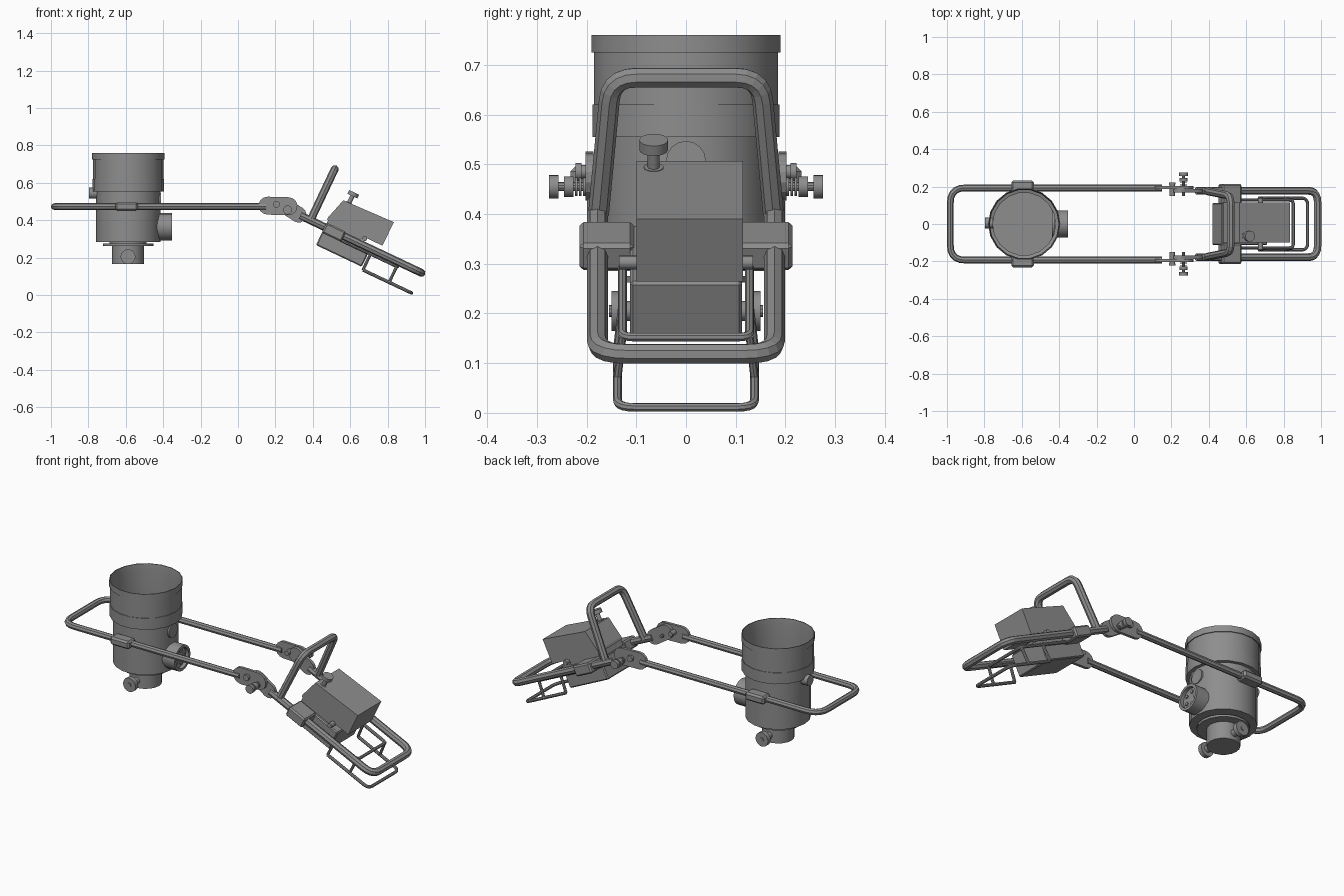
import bpy, bmesh
from math import radians, cos, sin, pi
from mathutils import Matrix, Vector

if "Cube" in bpy.data.objects:
    bpy.data.objects.remove(bpy.data.objects["Cube"])

I = Matrix()
# Tilted half of the frame: local x runs down the slope from the hinge bolt
T = Matrix.Translation((0.27, 0, 0.455)) @ Matrix.Rotation(radians(25.3), 4, 'Y')

# Dark grey metal used on every part
METAL = bpy.data.materials.new('dark_metal')
METAL.diffuse_color = (0.27, 0.27, 0.27, 1)
METAL.use_nodes = True
METAL.node_tree.nodes["Principled BSDF"].inputs["Base Color"].default_value = METAL.diffuse_color


def link(name, me, m, smooth=False):
    me.transform(m)
    me.materials.append(METAL)
    ob = bpy.data.objects.new(name, me)
    bpy.context.collection.objects.link(ob)
    if smooth:
        bpy.ops.object.select_all(action='DESELECT')
        ob.select_set(True)
        bpy.context.view_layer.objects.active = ob
        bpy.ops.object.shade_smooth_by_angle(angle=radians(32))
    return ob


def add(name, bm, m=I, smooth=False):
    me = bpy.data.meshes.new(name)
    bmesh.ops.recalc_face_normals(bm, faces=bm.faces)
    bm.to_mesh(me)
    bm.free()
    return link(name, me, m, smooth)


def cyl(name, a, b, r, n=16, m=I):
    a, b = Vector(a), Vector(b)
    bm = bmesh.new()
    bmesh.ops.create_cone(bm, cap_ends=True, segments=n, radius1=r, radius2=r, depth=(b - a).length)
    rot = (b - a).to_track_quat('Z', 'Y').to_matrix().to_4x4()
    bm.transform(Matrix.Translation((a + b) / 2) @ rot)
    return add(name, bm, m, True)


def prism(name, pts, y0, y1, m=I, bevel=0):
    """Extrude an x/z outline between two y values."""
    bm = bmesh.new()
    f = bm.faces.new([bm.verts.new((x, y0, z)) for x, z in pts])
    ext = bmesh.ops.extrude_face_region(bm, geom=[f])
    bmesh.ops.translate(bm, vec=(0, y1 - y0, 0),
                        verts=[v for v in ext['geom'] if isinstance(v, bmesh.types.BMVert)])
    # Close the starting side, which the extrusion may leave open
    edges = [e for e in bm.edges if e.is_boundary]
    if edges:
        bmesh.ops.holes_fill(bm, edges=edges)
    if bevel:
        bmesh.ops.bevel(bm, geom=bm.edges[:], offset=bevel, segments=1, affect='EDGES')
    return add(name, bm, m)


def box(name, x0, x1, y0, y1, z0, z1, m=I, bevel=0):
    return prism(name, [(x0, z0), (x1, z0), (x1, z1), (x0, z1)], y0, y1, m, bevel)


def lathe(name, prof, center, axis='Z', n=18):
    """Revolve an (r, h) profile around an axis through center."""
    bm = bmesh.new()
    vs = [bm.verts.new((r, 0, h)) for r, h in prof]
    es = [bm.edges.new(p) for p in zip(vs, vs[1:])]
    bmesh.ops.spin(bm, geom=vs + es, cent=(0, 0, 0), axis=(0, 0, 1), angle=2 * pi, steps=n)
    bmesh.ops.remove_doubles(bm, verts=bm.verts, dist=1e-5)
    rot = Matrix.Rotation(pi / 2, 4, 'Y') if axis == 'X' else I
    return add(name, bm, Matrix.Translation(center) @ rot, True)


def tube(name, pts, r, fillet, m=I):
    """Eight-sided tube along a path whose inner corners are filleted."""
    P = [Vector(p) for p in pts]
    out = [P[0]]
    for o, p, q in zip(P, P[1:], P[2:]):
        s, e = p + (o - p).normalized() * fillet, p + (q - p).normalized() * fillet
        for k in range(6):
            t = k / 5
            out.append(s * (1 - t) ** 2 + p * 2 * t * (1 - t) + e * t * t)
    out.append(P[-1])
    cu = bpy.data.curves.new(name, 'CURVE')
    cu.dimensions = '3D'
    cu.bevel_depth, cu.bevel_resolution, cu.use_fill_caps = r, 2, True
    sp = cu.splines.new('POLY')
    sp.points.add(len(out) - 1)
    for q, v in zip(sp.points, out):
        q.co = (*v, 1)
    tmp = bpy.data.objects.new('tmp', cu)
    bpy.context.collection.objects.link(tmp)
    me = bpy.data.meshes.new_from_object(tmp.evaluated_get(bpy.context.evaluated_depsgraph_get()))
    bpy.data.objects.remove(tmp)
    me.materials.clear()
    for f in me.polygons:
        f.use_smooth = False
    return link(name, me, m)


def capsule(a, b, r, n=7):
    """Outline of a rounded link plate lying along a to b."""
    d = Vector(b) - Vector(a)
    ang = -Vector((1, 0)).angle_signed(d)
    return [(c[0] + r * cos(ang + s + pi * k / n), c[1] + r * sin(ang + s + pi * k / n))
            for c, s in ((b, -pi / 2), (a, pi / 2)) for k in range(n + 1)]


# Open can with thin stepped wall and inner floor
lathe('can_body', [(0, .285), (.172, .285), (.172, .555), (.191, .555), (.191, .62), (.188, .62),
                   (.188, .725), (.193, .725), (.193, .76), (.189, .76), (.184, .72), (.184, .56),
                   (.168, .555), (.168, .29), (0, .29)], (-.587, 0, 0))
# Flange and neck under the can
lathe('can_flange', [(0, .284), (.1, .284), (.1, .275), (.135, .275), (.135, .262), (.085, .262),
                     (.085, .165), (0, .165)], (-.588, 0, 0))
# Side port with recessed face and small studs
lathe('side_port', [(0, -.015), (.073, -.015), (.073, .07), (.058, .07), (.058, .05), (0, .05)],
      (-.424, 0, .365), 'X', 16)
for k in range(5):
    a = 2 * pi * k / 5
    y, z = .036 * cos(a), .365 + .036 * sin(a)
    cyl('port_stud', (-.376, y, z), (-.368, y, z), .01, 8)
cyl('can_side_disc', (-.424, 0, .507), (-.412, 0, .507), .04)
cyl('can_back_button', (-.755, .005, .545), (-.796, .005, .545), .03)

# Level half of the frame
tube('rear_frame', [(.15, -.193, .473), (-.982, -.193, .473), (-.982, .193, .473), (.15, .193, .473)],
     .018, .08)
# Tilted half of the frame and its upright handle
tube('front_frame', [(.07, -.178, 0), (.787, -.178, 0), (.787, .178, 0), (.07, .178, 0)], .021, .06, T)
tube('handle', [(.13, -.176, 0), (.13, -.15, .304), (.13, .15, .304), (.13, .176, 0)], .021, .05, T)

for s in (-1, 1):
    # Knobs on the neck
    cyl('neck_knob_stem', (-.588, s * .07, .205), (-.588, s * .125, .205), .02, 12)
    cyl('neck_knob', (-.588, s * .125, .205), (-.588, s * .15, .205), .04)
    cyl('neck_knob_cap', (-.588, s * .15, .205), (-.588, s * .155, .205), .012, 10)
    # Sleeves gripping the rear frame
    box('can_clamp', -.656, -.535, s * .165, s * .232, .45, .496, bevel=.01)
    # Hinge link plates
    prism('hinge_plate_rear', capsule((.158, .478), (.27, .475), .048), s * .186, s * .202)
    prism('hinge_plate_front', capsule((-.03, .012), (.06, 0), .042), s * .168, s * .186, T)
    # Hinge bolt with spring, washer and knob
    cyl('hinge_bolt', (.265, s * .15, .455), (.265, s * .26, .455), .009, 10)
    for k in range(3):
        y = .202 + k * .008
        cyl('hinge_spring_coil', (.265, s * y, .455), (.265, s * (y + .005), .455), .019, 12)
    cyl('hinge_washer', (.265, s * .226, .455), (.265, s * .245, .455), .021)
    cyl('hinge_knob', (.265, s * .256, .455), (.265, s * .276, .455), .024)
    cyl('hinge_pin', (.205, s * .15, .485), (.205, s * .21, .485), .014, 12)
    cyl('hinge_pin_head', (.205, s * .21, .485), (.205, s * .222, .485), .018, 12)
    # Sleeves gripping the front frame
    box('case_clamp', .213, .328, s * .105, s * .214, -.034, .026, T, .008)
    # Side screws of the case
    cyl('case_screw', (.433, s * .09, .036), (.433, s * .135, .036), .014, 12, T)
    # Posts joining the rack loops
    for x in (.497, .652):
        cyl('rack_post', (x, s * .128, -.025), (x, s * .138, -.12), .008, 8, T)

# Case: lower tray, spacer and upper block with slanted back
box('case_lower', .213, .484, -.113, .113, -.107, .016, T, .006)
box('case_spacer', .215, .42, -.098, .11, .01, .05, T)
prism('case_upper', [(.208, .042), (.536, .042), (.537, .182), (.243, .172), (.208, .055)], -.1, .115, T)
cyl('case_knob_stem', (.277, -.065, .14), (.277, -.065, .215), .012, 12, T)
cyl('case_knob_collar', (.277, -.065, .165), (.277, -.065, .175), .02, 14, T)
cyl('case_knob', (.277, -.065, .213), (.277, -.065, .235), .029, 16, T)

# Wire rack below the front frame
tube('rack_lower_loop', [(.497, -.138, -.12), (.785, -.138, -.12), (.785, .138, -.12), (.497, .138, -.12)],
     .009, .035, T)
tube('rack_upper_loop', [(.3, -.1, -.025), (.3, -.128, -.025), (.655, -.128, -.025), (.655, .128, -.025),
                         (.3, .128, -.025), (.3, .1, -.025)], .009, .022, T)
